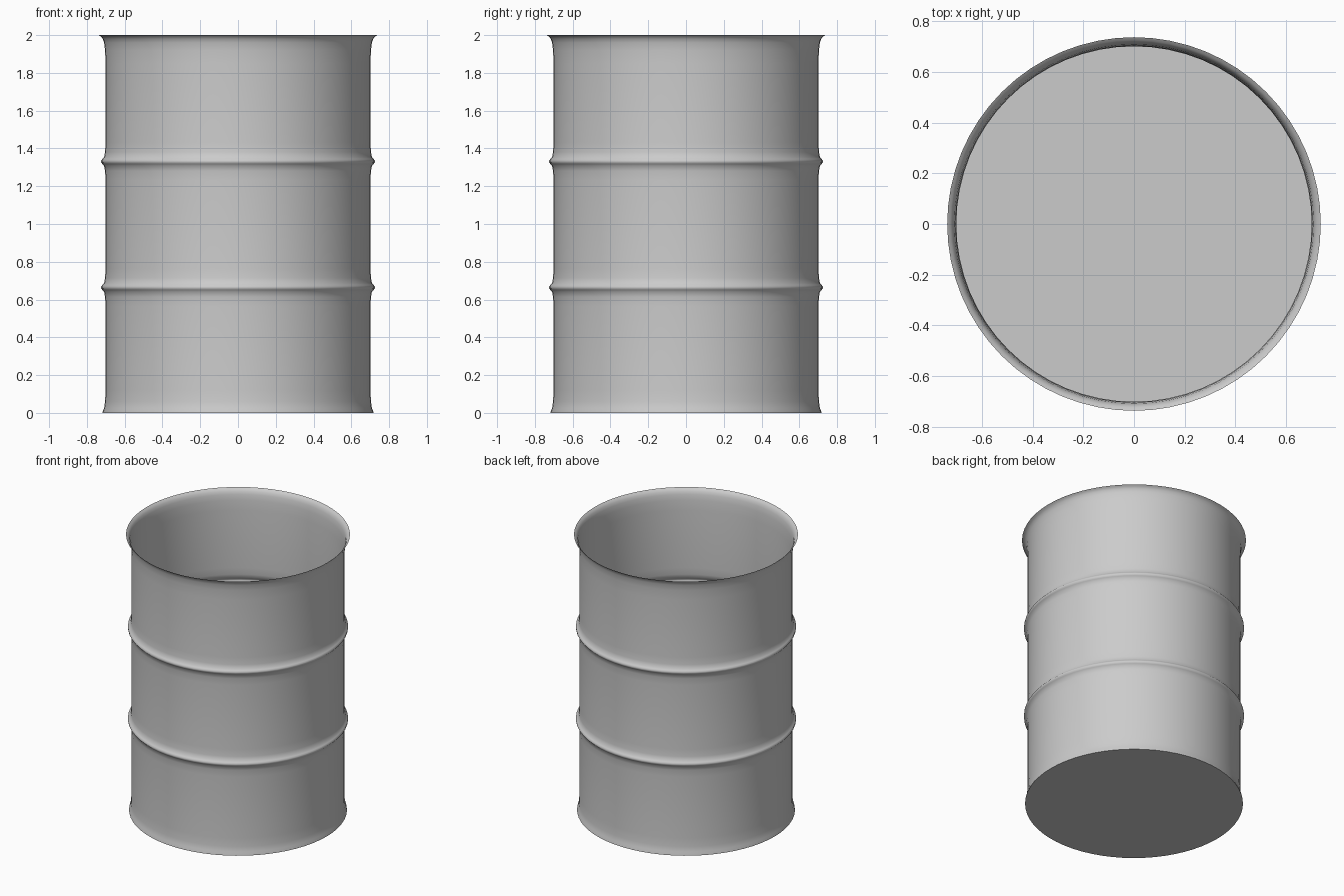
import bpy, bmesh, math

if "Cube" in bpy.data.objects:
    bpy.data.objects.remove(bpy.data.objects["Cube"])

SEGMENTS = 64


def rib(z):
    """Rolled hoop profile around height z."""
    return [(0.701, z - 0.10), (0.704, z - 0.05), (0.709, z - 0.023),
            (0.718, z - 0.013), (0.724, z - 0.005), (0.724, z + 0.005),
            (0.718, z + 0.013), (0.709, z + 0.023), (0.704, z + 0.05),
            (0.701, z + 0.10)]


# Thin sheet wall: foot flare, two ribs, flared open rim
profile = [(0.717, 0.0), (0.716, 0.008), (0.709, 0.025), (0.704, 0.06), (0.701, 0.12)]
profile += rib(0.664) + rib(1.331)
profile += [(0.701, 1.85), (0.704, 1.92), (0.709, 1.96),
            (0.716, 1.98), (0.725, 1.992), (0.737, 2.0)]

bm = bmesh.new()
rings = []
for r, z in profile:
    rings.append([bm.verts.new((r * math.cos(a), r * math.sin(a), z))
                  for a in (2 * math.pi * i / SEGMENTS for i in range(SEGMENTS))])
for low, high in zip(rings, rings[1:]):
    for i in range(SEGMENTS):
        j = (i + 1) % SEGMENTS
        bm.faces.new((low[i], low[j], high[j], high[i]))

# Closed flat bottom
bm.faces.new(rings[0][::-1])

mesh = bpy.data.meshes.new("barrel_body")
bm.to_mesh(mesh)
bm.free()
barrel = bpy.data.objects.new("barrel_body", mesh)
bpy.context.collection.objects.link(barrel)

# Smooth wall, crisp bottom edge
bpy.context.view_layer.objects.active = barrel
barrel.select_set(True)
bpy.ops.object.shade_smooth_by_angle(angle=math.radians(60))
